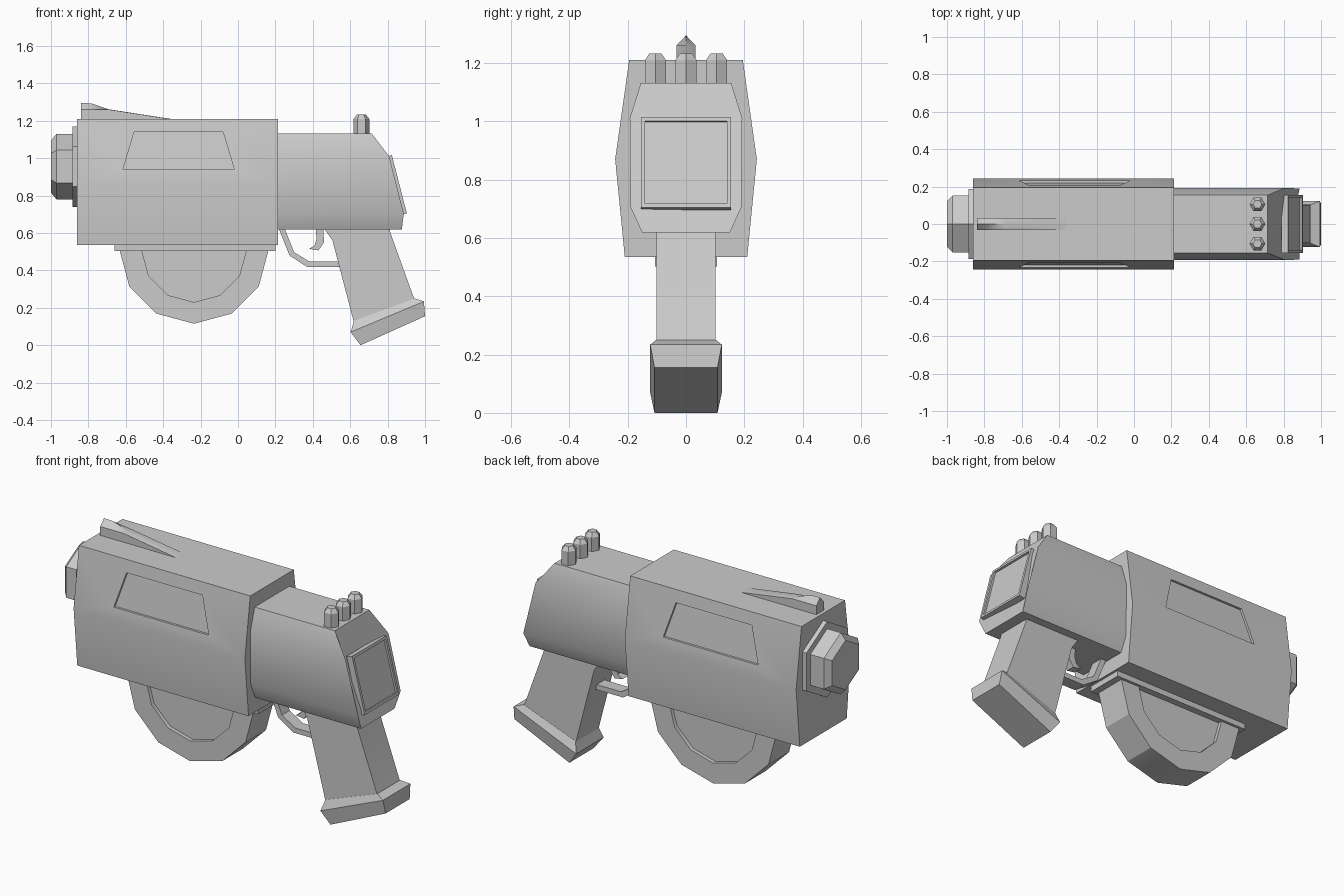
import bpy, bmesh
from math import sin, cos, pi

if "Cube" in bpy.data.objects:
    bpy.data.objects.remove(bpy.data.objects["Cube"])


def loft(name, rings, smooth=True):
    """Skin a list of equal-length rings and cap both ends."""
    bm = bmesh.new()
    vs = [[bm.verts.new(p) for p in r] for r in rings]
    n = len(rings[0])
    for a, b in zip(vs, vs[1:]):
        for i in range(n):
            j = (i + 1) % n
            bm.faces.new((a[i], a[j], b[j], b[i]))
    bm.faces.new(vs[0])
    bm.faces.new(vs[-1])
    bmesh.ops.recalc_face_normals(bm, faces=bm.faces)
    me = bpy.data.meshes.new(name)
    bm.to_mesh(me)
    bm.free()
    ob = bpy.data.objects.new(name, me)
    bpy.context.collection.objects.link(ob)
    if smooth:
        finish(ob)
    return ob


def activate(ob):
    bpy.ops.object.select_all(action='DESELECT')
    ob.select_set(True)
    bpy.context.view_layer.objects.active = ob


def finish(ob):
    activate(ob)
    bpy.ops.object.shade_smooth_by_angle(angle=pi / 6)


def prism(name, profile, half):
    """Extrude an x-z profile symmetrically along y."""
    return loft(name, [[(x, y, z) for x, z in profile] for y in (-half, half)])


def mirrored(half):
    """Complete a half cross-section of (y, ...) points to both sides."""
    return half + [(-p[0],) + tuple(p[1:]) for p in reversed(half)]


# Main housing with a recessed trapezoid panel on each side
section = mirrored([(0.195, 1.21), (0.243, 0.87), (0.21, 0.535)])
housing = loft("main_housing", [[(x, y, z) for y, z in section] for x in (-0.86, 0.213)], False)
panel = [(-0.555, 1.14), (-0.08, 1.14), (-0.02, 0.94), (-0.615, 0.94)]
for s in (-1, 1):
    def skin(off):
        return [(x, s * (0.243 - (z - 0.87) * 0.141 + off), z) for x, z in panel]
    cutter = loft("panel_cutter", [skin(-0.013), skin(0.06)], False)
    mod = housing.modifiers.new("panel", 'BOOLEAN')
    mod.operation = 'DIFFERENCE'
    mod.solver = 'EXACT'
    mod.object = cutter
    activate(housing)
    bpy.ops.object.modifier_apply(modifier=mod.name)
    bpy.data.objects.remove(cutter)
finish(housing)

# Rear receiver: chamfered section, sloped back end (y, z, back x)
rear = mirrored([(0.155, 1.132, 0.715), (0.193, 1.01, 0.808),
                 (0.19, 0.705, 0.886), (0.15, 0.618, 0.876)])
mid = [(0.808, y, z) if abs(z - 1.01) < 0.01 else (x, y, z) for y, z, x in rear]
loft("rear_receiver", [[(0.2, y, z) for y, z, x in rear], mid])

# Framed plate on the sloped back
def plate(w, z0, z1, off):
    out = []
    for y, z in ((-w, z0), (w, z0), (w, z1), (-w, z1)):
        x = 0.808 + (1.01 - z) * 0.256
        out.append((x + 0.97 * off, y, z + 0.24 * off))
    return out

loft("back_plate", [plate(0.155, 0.70, 1.012, -0.02), plate(0.155, 0.70, 1.012, 0.016),
                    plate(0.14, 0.715, 0.997, 0.016), plate(0.14, 0.715, 0.997, 0.005)])

# Three hexagonal studs on the receiver
for y0 in (-0.105, 0, 0.105):
    loft("top_stud", [[(0.66 + r * cos(i * pi / 3), y0 + r * sin(i * pi / 3), z) for i in range(6)]
                      for r, z in ((0.042, 1.12), (0.042, 1.21), (0.024, 1.233))])

# Hexagonal muzzle and its collar
def hexring(x, r):
    return [(x, r * sin(i * pi / 3), 0.955 + r * cos(i * pi / 3)) for i in range(6)]

loft("muzzle_collar", [hexring(-0.85, 0.215), hexring(-0.885, 0.215)])
loft("muzzle", [hexring(-0.88, 0.175), hexring(-0.97, 0.175), hexring(-1.0, 0.14)])

# Front sight: ridged block tapering back (x, base z, shoulder z, ridge z)
loft("front_sight", [[(x, -0.033, 1.2), (x, -0.033, sh), (x, 0, top), (x, 0.033, sh), (x, 0.033, 1.2)]
                     for x, sh, top in ((-0.84, 1.26, 1.295), (-0.785, 1.26, 1.293),
                                        (-0.69, 1.26, 1.261), (-0.34, 1.206, 1.207))])

# Under rail and twelve-sided drum magazine with recessed sides
prism("under_rail", [(-0.66, 0.503), (0.2, 0.503), (0.2, 0.545), (-0.66, 0.545)], 0.107)

def drum(r, y, zc):
    return [(-0.235 + r * cos(pi + i * pi / 6), y, zc + r * sin(pi + i * pi / 6)) for i in range(7)]

loft("drum_magazine", [drum(0.28, -0.07, 0.51), drum(0.28, -0.092, 0.51), drum(0.4, -0.092, 0.515),
                       drum(0.4, 0.092, 0.515), drum(0.28, 0.092, 0.51), drum(0.28, 0.07, 0.51)])

# Trigger guard and trigger
prism("trigger_guard", [(0.215, 0.63), (0.275, 0.48), (0.37, 0.418), (0.56, 0.418),
                        (0.56, 0.447), (0.383, 0.447), (0.3, 0.497), (0.247, 0.63)], 0.035)
prism("trigger", [(0.415, 0.63), (0.42, 0.57), (0.41, 0.535), (0.38, 0.515),
                  (0.43, 0.507), (0.46, 0.55), (0.455, 0.63)], 0.025)

# Grip and its flared base
prism("grip", [(0.46, 0.625), (0.505, 0.56), (0.62, 0.12), (0.945, 0.24), (0.815, 0.6), (0.81, 0.625)], 0.102)
loft("grip_base", [[(x0, -w, z0), (x1, -w, z1), (x1, w, z1), (x0, w, z0)]
                   for w, x0, z0, x1, z1 in ((0.103, 0.62, 0.13, 0.945, 0.25),
                                             (0.123, 0.602, 0.07, 0.994, 0.234),
                                             (0.108, 0.655, 0.0, 1.0, 0.155))])
